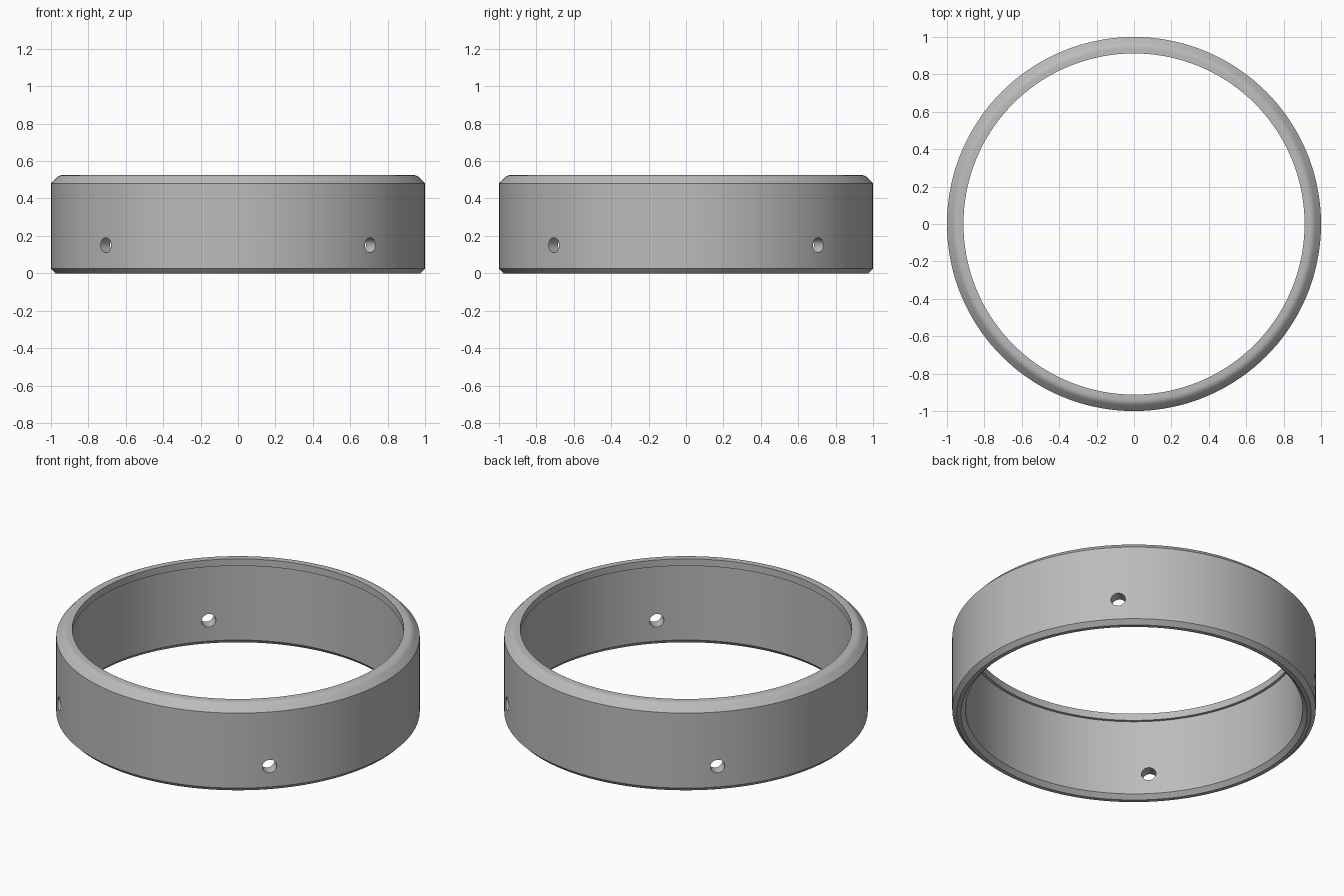
import bpy
import bmesh
import math
from mathutils import Matrix, Vector

cube = bpy.data.objects.get("Cube")
if cube:
    bpy.data.objects.remove(cube, do_unlink=True)

SEGMENTS = 144
HOLE_RADIUS = 0.04
HOLE_HEIGHT = 0.15

grey = bpy.data.materials.new("plain grey")
grey.use_nodes = True
colour = (0.5, 0.5, 0.5, 1)
grey.diffuse_color = colour
grey.node_tree.nodes["Principled BSDF"].inputs["Base Color"].default_value = colour


def add_object(name, bm):
    bmesh.ops.recalc_face_normals(bm, faces=bm.faces)
    mesh = bpy.data.meshes.new(name)
    bm.to_mesh(mesh)
    bm.free()
    obj = bpy.data.objects.new(name, mesh)
    bpy.context.collection.objects.link(obj)
    mesh.materials.append(grey)
    return obj


# Ring wall cross-section: chamfered foot, rounded upper bevel, inner lip
profile = [(0.952, 0), (0.975, 0), (1, 0.025), (1, 0.48)]
fillet = 0.045
for step in range(5):
    a = math.radians(45 + 45 * step / 4)
    profile.append((0.938 + fillet * math.cos(a), 0.48 + fillet * math.sin(a)))
profile += [(0.912, 0.525), (0.912, 0.483), (0.928, 0.483), (0.928, 0.025)]

bm = bmesh.new()
verts = [bm.verts.new((r, 0, z)) for r, z in profile]
edges = [bm.edges.new((v, verts[i - 1])) for i, v in enumerate(verts)]
bmesh.ops.spin(bm, geom=verts + edges, cent=(0, 0, 0), axis=(0, 0, 1),
               angle=math.tau, steps=SEGMENTS, use_merge=True)
bmesh.ops.remove_doubles(bm, verts=bm.verts, dist=0.0001)
ring = add_object("ring_band", bm)

# Radial holes, each cutter passing through two opposite walls
bpy.context.view_layer.objects.active = ring
ring.select_set(True)
for angle in (45, 135):
    bm = bmesh.new()
    matrix = (Matrix.Translation(Vector((0, 0, HOLE_HEIGHT)))
              @ Matrix.Rotation(math.radians(angle), 4, "Z")
              @ Matrix.Rotation(math.radians(90), 4, "Y"))
    bmesh.ops.create_cone(bm, cap_ends=True, segments=32, radius1=HOLE_RADIUS,
                          radius2=HOLE_RADIUS, depth=2.4, matrix=matrix)
    cutter = add_object("hole_cutter", bm)
    cutter.hide_render = True
    cut = ring.modifiers.new("radial_hole", "BOOLEAN")
    cut.operation = "DIFFERENCE"
    cut.solver = "EXACT"
    cut.object = cutter
    bpy.ops.object.modifier_apply(modifier=cut.name)
    bpy.data.objects.remove(cutter, do_unlink=True)

bpy.ops.object.shade_smooth_by_angle(angle=math.radians(25))
